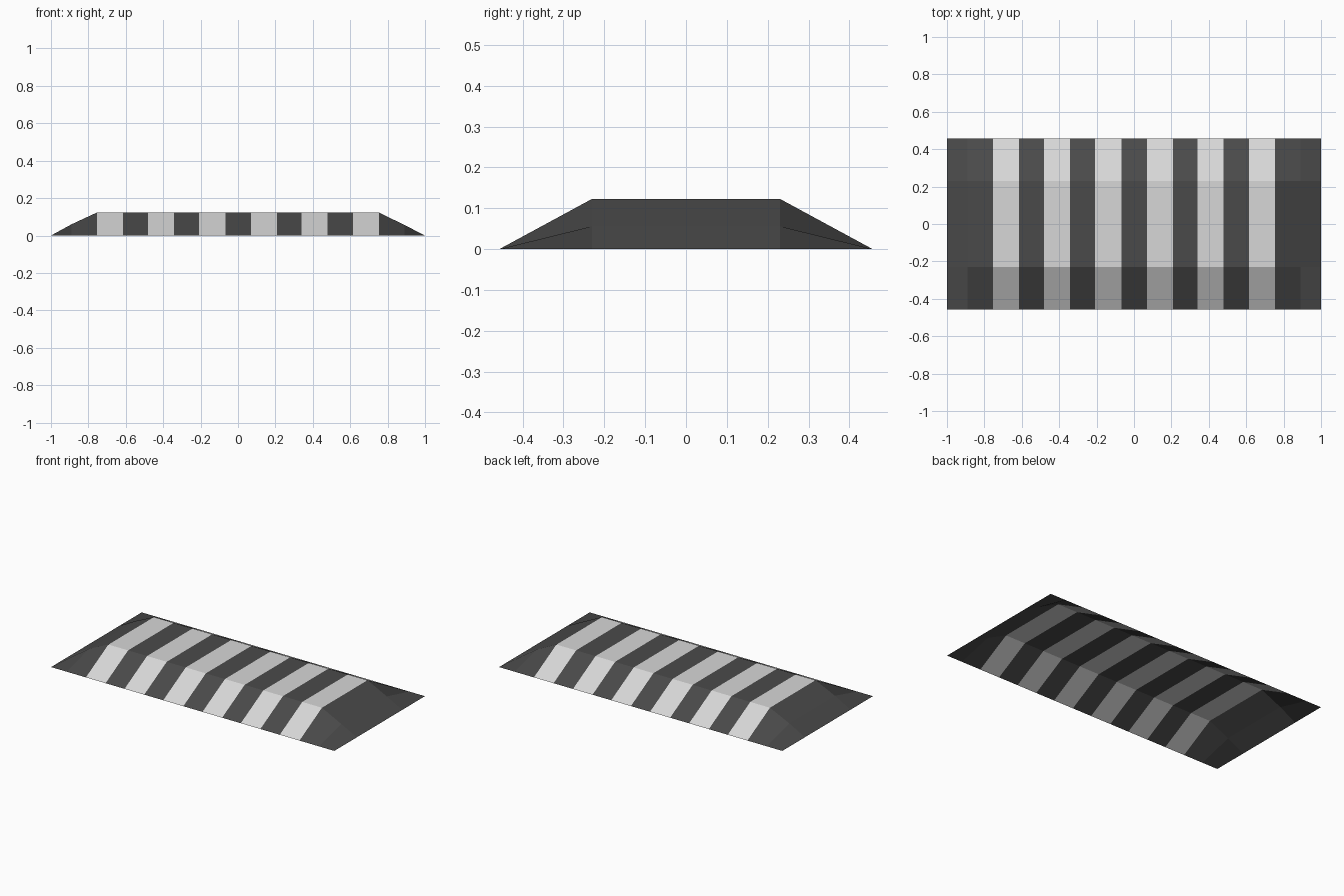
import bpy, bmesh

if "Cube" in bpy.data.objects:
    bpy.data.objects.remove(bpy.data.objects["Cube"])

def material(name, v):
    m = bpy.data.materials.new(name)
    m.diffuse_color = (v, v, v, 1)
    m.use_nodes = True
    m.node_tree.nodes["Principled BSDF"].inputs["Base Color"].default_value = m.diffuse_color
    return m

dark = material("dark rubber", 0.068)
light = material("light stripe", 0.68)

H = 0.123          # crown height
YI, YO = 0.23, 0.457  # crown edge, base edge

def shell(name, sections, mats, rule):
    """Open-bottomed strip lofted through (x, crown height) sections."""
    bm = bmesh.new()
    rings = [[bm.verts.new((x, y, z)) for y, z in
              ((-YO, 0), (-YI, h), (YI, h), (YO, 0))] for x, h in sections]
    for i, (a, b) in enumerate(zip(rings, rings[1:])):
        for j in range(3):
            # diagonals follow the outer corners; drop the flat sliver at the tip
            f = bm.faces.new((a[j], b[j], b[j + 1], a[j + 1]))
            f.material_index = rule(i)
    bmesh.ops.recalc_face_normals(bm, faces=bm.faces)
    if sum(f.normal.z for f in bm.faces) < 0:
        bmesh.ops.reverse_faces(bm, faces=bm.faces)
    me = bpy.data.meshes.new(name)
    bm.to_mesh(me)
    bm.free()
    for m in mats:
        me.materials.append(m)
    ob = bpy.data.objects.new(name, me)
    bpy.context.collection.objects.link(ob)
    return ob

# Striped body: eleven alternating bands
cuts = [-0.754, -0.615, -0.481, -0.342, -0.208, -0.066,
        0.069, 0.208, 0.34, 0.478, 0.615, 0.754]
shell("striped_hump", [(x, H) for x in cuts], (light, dark), lambda i: i % 2)

# Sloping end ramps
shell("left_ramp", [(-1, 0), (-0.89, 0.06), (-0.754, H)], (dark,), lambda i: 0)
shell("right_ramp", [(0.754, H), (0.89, 0.056), (1, 0)], (dark,), lambda i: 0)
